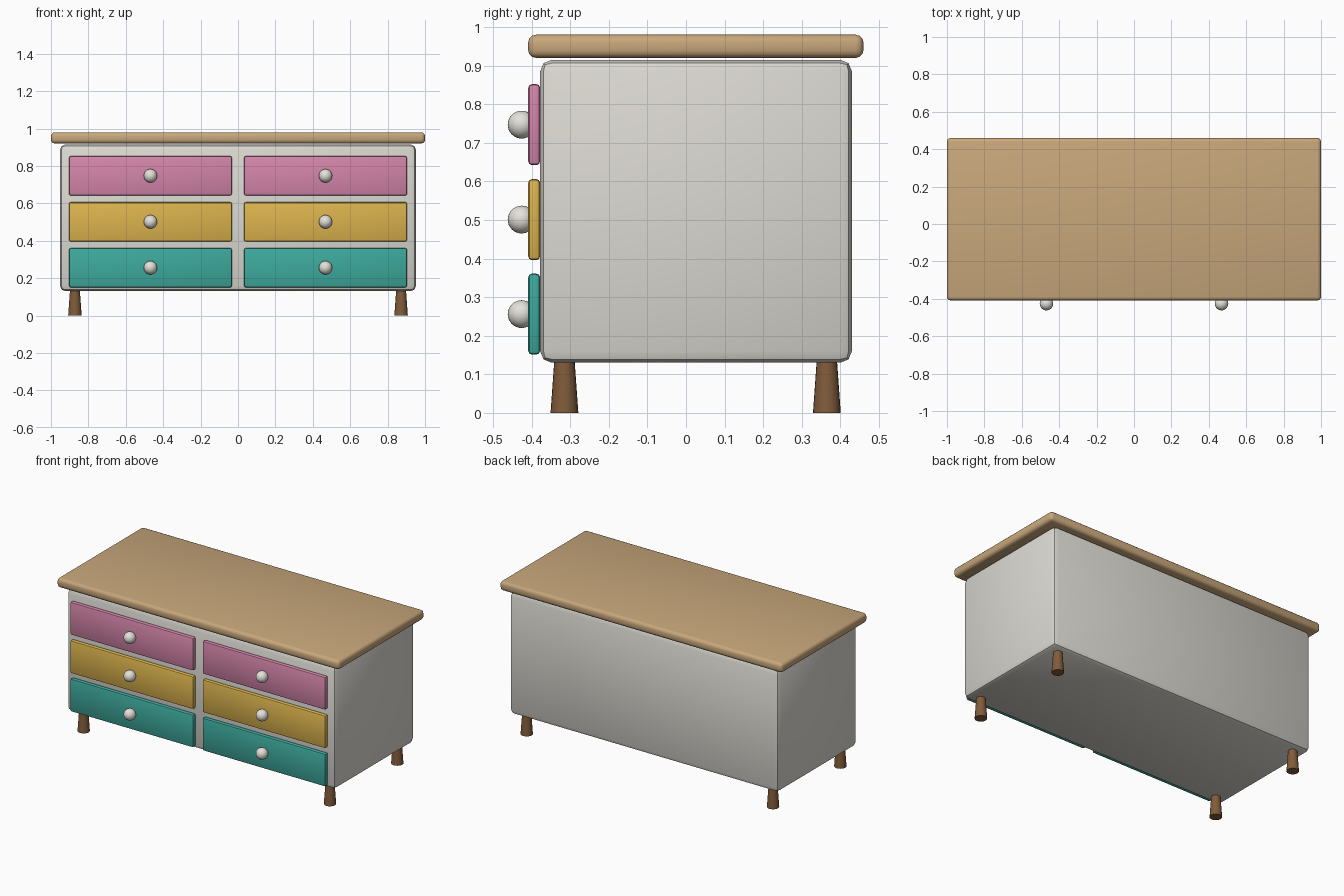
import bpy, math

if "Cube" in bpy.data.objects:
    bpy.data.objects.remove(bpy.data.objects["Cube"])


def material(name, rgb):
    m = bpy.data.materials.new(name)
    m.diffuse_color = (*[c ** 2.2 for c in rgb], 1)
    m.use_nodes = True
    m.node_tree.nodes["Principled BSDF"].inputs["Base Color"].default_value = m.diffuse_color
    return m


wood = material("light_wood", (0.78, 0.65, 0.48))
dark = material("dark_wood", (0.50, 0.36, 0.24))
paint = material("warm_white", (0.86, 0.85, 0.82))
knob_paint = material("knob_white", (0.89, 0.88, 0.85))
pink = material("pink", (0.83, 0.52, 0.66))
yellow = material("yellow", (0.86, 0.70, 0.31))
teal = material("teal", (0.25, 0.66, 0.61))


def finish(name, mat, angle=40):
    ob = bpy.context.object
    ob.name = name
    ob.data.materials.append(mat)
    bpy.ops.object.shade_smooth_by_angle(angle=math.radians(angle))
    return ob


def box(name, lo, hi, bevel, segments, mat):
    bpy.ops.mesh.primitive_cube_add(size=1, location=[(a + b) / 2 for a, b in zip(lo, hi)])
    ob = bpy.context.object
    ob.scale = [b - a for a, b in zip(lo, hi)]
    bpy.ops.object.transform_apply(location=False, rotation=False, scale=True)
    mod = ob.modifiers.new("bevel", "BEVEL")
    mod.width, mod.segments = bevel, segments
    bpy.ops.object.modifier_apply(modifier="bevel")
    return finish(name, mat)


# Cabinet and worktop
box("cabinet_body", (-0.952, -0.378, 0.13), (0.952, 0.43, 0.915), 0.03, 2, paint)
box("top_board", (-1, -0.409, 0.92), (1, 0.46, 0.98), 0.02, 3, wood)

for side, sx in (("left", -1), ("right", 1)):
    # Drawer fronts with round knobs
    for row, z, mat in (("bottom", 0.256, teal), ("middle", 0.501, yellow), ("top", 0.747, pink)):
        x = sx * 0.468
        box(f"{side}_{row}_drawer", (x - 0.436, -0.409, z - 0.105),
            (x + 0.436, -0.378, z + 0.105), 0.01, 2, mat)
        bpy.ops.mesh.primitive_uv_sphere_add(segments=24, ring_count=16, radius=0.036,
                                             location=(x, -0.426, z))
        finish(f"{side}_{row}_knob", knob_paint)
    # Legs flaring towards the floor
    for end, y in (("front", -0.315), ("back", 0.365)):
        bpy.ops.mesh.primitive_cone_add(vertices=20, radius1=0.036, radius2=0.026, depth=0.14,
                                        location=(sx * 0.872, y, 0.07))
        finish(f"{end}_{side}_leg", dark)
